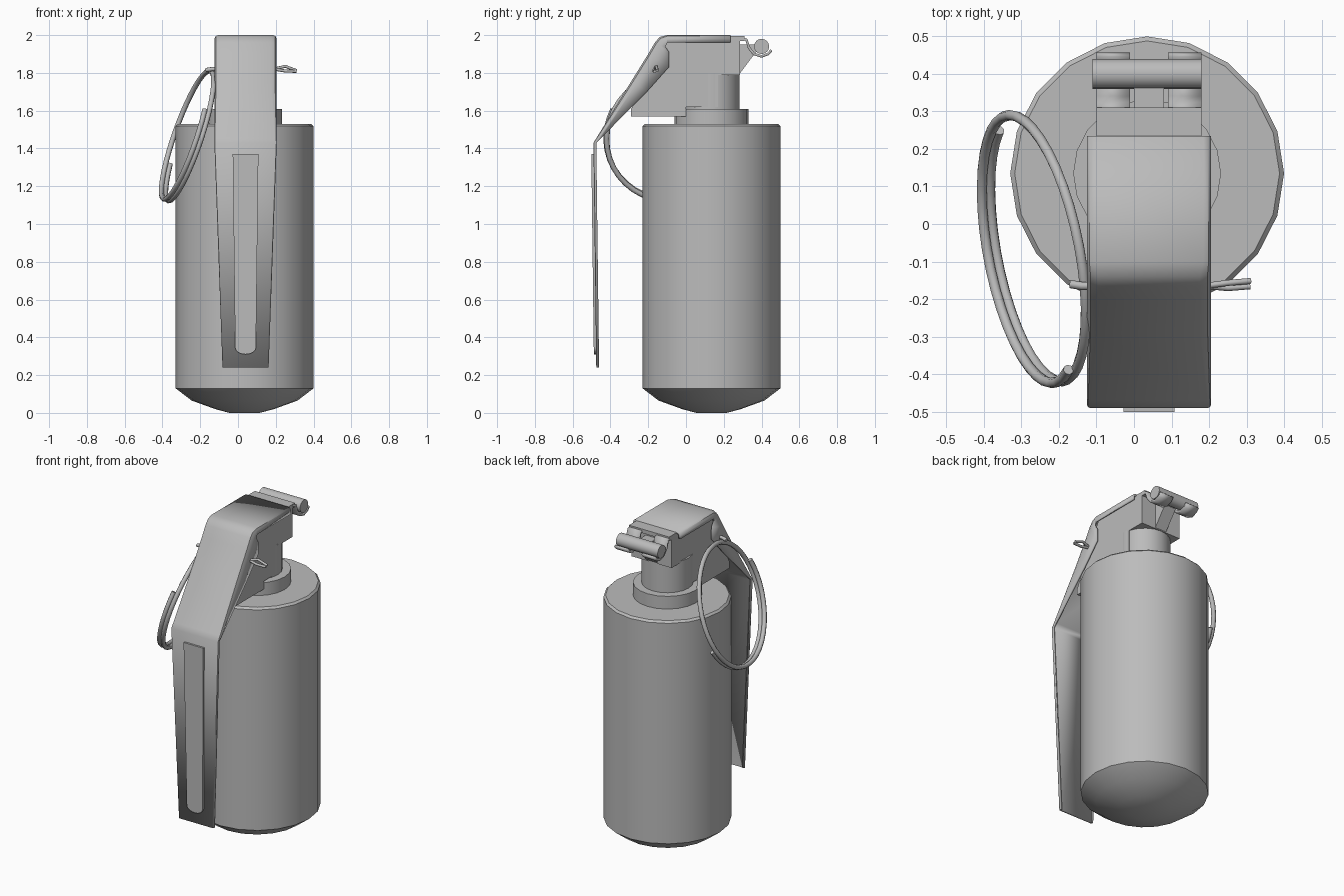
import bpy, bmesh, math
from mathutils import Vector

old = bpy.data.objects.get("Cube")
if old:
    bpy.data.objects.remove(old, do_unlink=True)

grey = bpy.data.materials.new("plain_grey")
grey.use_nodes = True
GREY = (0.5, 0.5, 0.5, 1)
grey.diffuse_color = GREY
grey.node_tree.nodes["Principled BSDF"].inputs["Base Color"].default_value = GREY

CX, CY = 0.035, 0.135      # canister axis
LX = 0.04                  # centre line of the lever and head


def finish(obj, angle=35):
    obj.data.materials.append(grey)
    bpy.ops.object.select_all(action='DESELECT')
    obj.select_set(True)
    bpy.context.view_layer.objects.active = obj
    if obj.type == 'MESH':
        bpy.ops.object.shade_smooth_by_angle(angle=math.radians(angle))
    return obj


def mesh_object(name, verts, faces, angle=35):
    bm = bmesh.new()
    vs = [bm.verts.new(v) for v in verts]
    for f in faces:
        bm.faces.new([vs[i] for i in f])
    bmesh.ops.recalc_face_normals(bm, faces=bm.faces[:])
    me = bpy.data.meshes.new(name)
    bm.to_mesh(me)
    bm.free()
    obj = bpy.data.objects.new(name, me)
    bpy.context.collection.objects.link(obj)
    return finish(obj, angle)


def lathe(name, profile, sides=20, angle=35):
    """Stack of rings about the canister axis, capped at both ends."""
    verts, faces = [], []
    for r, z in profile:
        for i in range(sides):
            a = math.tau * i / sides
            verts.append((CX + r * math.cos(a), CY + r * math.sin(a), z))
    for k in range(len(profile) - 1):
        for i in range(sides):
            j = (i + 1) % sides
            faces.append((k * sides + i, k * sides + j, (k + 1) * sides + j, (k + 1) * sides + i))
    faces.append(range(sides))
    faces.append(range((len(profile) - 1) * sides, len(profile) * sides))
    return mesh_object(name, verts, faces, angle)


def prism(name, outline, x0, x1):
    """Side outline of (y, z) points extruded along x."""
    n = len(outline)
    verts = [(x, y, z) for x in (x0, x1) for y, z in outline]
    faces = [range(n), range(n, 2 * n)]
    faces += [(i, (i + 1) % n, n + (i + 1) % n, n + i) for i in range(n)]
    return mesh_object(name, verts, faces)


def strip(name, path, x0, x1, thick):
    """Bent sheet following a (y, z) path."""
    verts = [(x, y, z) for y, z in path for x in (x0, x1)]
    faces = [(2 * i, 2 * i + 1, 2 * i + 3, 2 * i + 2) for i in range(len(path) - 1)]
    obj = mesh_object(name, verts, faces)
    mod = obj.modifiers.new("thickness", 'SOLIDIFY')
    mod.thickness, mod.offset = thick, 0
    return obj


def wire(name, points, radius):
    cu = bpy.data.curves.new(name, 'CURVE')
    cu.dimensions = '3D'
    cu.bevel_depth, cu.bevel_resolution, cu.use_fill_caps = radius, 2, True
    sp = cu.splines.new('POLY')
    sp.points.add(len(points) - 1)
    for p, co in zip(sp.points, points):
        p.co = (*co, 1)
    obj = bpy.data.objects.new(name, cu)
    bpy.context.collection.objects.link(obj)
    return finish(obj)


# Canister with shallow domed base, and its neck
lathe("canister", [(0.08, 0), (0.155, 0.02), (0.28, 0.065), (0.365, 0.13), (0.365, 1.518), (0.353, 1.53)], 20, 25)
lathe("neck_collar", [(0.197, 1.52), (0.197, 1.61)])
lathe("neck", [(0.148, 1.6), (0.148, 1.8)])

# Head housing under the cap
prism("head_housing", [(0.285, 1.975), (0.285, 1.79), (0.17, 1.79), (0.17, 1.62), (0, 1.62), (0, 1.57),
                       (-0.29, 1.57), (-0.29, 1.61), (-0.12, 1.94), (-0.1, 1.975)], -0.1, 0.18)
prism("hinge_gusset", [(0.28, 1.79), (0.37, 1.91), (0.37, 1.95), (0.28, 1.95)], 0, 0.08)

# Cap and lever: one folded sheet; stations are (y, z, half width, flange depth)
stations = [(0.235, 2.0, 0.165, 0.04), (-0.10, 2.0, 0.165, 0.04), (-0.14, 1.99, 0.165, 0.06),
            (-0.165, 1.96, 0.165, 0.09), (-0.20, 1.90, 0.165, 0.13), (-0.29, 1.755, 0.165, 0.10),
            (-0.47, 1.462, 0.165, 0.02), (-0.49, 1.43, 0.165, 0.015), (-0.475, 0.24, 0.122, 0.015)]
verts, faces = [], []
for i, (y, z, w, d) in enumerate(stations):
    a = Vector(stations[max(i - 1, 0)][:2])
    b = Vector(stations[min(i + 1, len(stations) - 1)][:2])
    t = (b - a).normalized()
    inward = Vector((-t.y, t.x))
    r = min(0.03, d * 0.5)
    section = [(0, d), (0, r), (0.3 * r, 0.3 * r), (r, 0)]
    half = [(-w + u, v) for u, v in section]
    for u, v in half + [(-u, v) for u, v in reversed(half)]:
        verts.append((LX + u, y + inward.x * v, z + inward.y * v))
for i in range(len(stations) - 1):
    faces += [(8 * i + k, 8 * i + k + 1, 8 * i + k + 9, 8 * i + k + 8) for k in range(7)]
lever = mesh_object("safety_lever", verts, faces, 40)
mod = lever.modifiers.new("thickness", 'SOLIDIFY')
mod.thickness, mod.offset = 0.012, -1

# Raised bead on the lever face, rounded at the foot
outline = [(-0.068, 1.37), (0.068, 1.37)]
outline += [(0.055 * math.cos(a), 0.345 - 0.035 * math.sin(a)) for a in (math.pi * k / 8 for k in range(9))]


def lever_y(z):
    return -0.49 + 0.015 * (1.43 - z) / 1.19


n = len(outline)
verts = [(LX + x, lever_y(z) + off, z) for off in (-0.012, 0.004) for x, z in outline]
faces = [range(n), range(n, 2 * n)] + [(i, (i + 1) % n, n + (i + 1) % n, n + i) for i in range(n)]
mesh_object("lever_bead", verts, faces)

# Hinge: tongue behind the cap, two hooks and the cross pin
prism("hinge_tongue", [(0.22, 1.995), (0.31, 1.995), (0.31, 1.97), (0.22, 1.97)], -0.1, 0.18)
hook = [(0.29, 1.985), (0.32, 1.975), (0.335, 1.93), (0.36, 1.9), (0.4, 1.887), (0.435, 1.9), (0.452, 1.92)]
for side, x0, x1 in (("right", -0.1, -0.01), ("left", 0.09, 0.18)):
    strip(side + "_hinge_hook", hook, x0, x1, 0.014)
bpy.ops.mesh.primitive_cylinder_add(vertices=16, radius=0.04, depth=0.29, location=(LX - 0.005, 0.4, 1.94),
                                    rotation=(0, math.pi / 2, 0))
bpy.context.object.name = "hinge_pin"
finish(bpy.context.object)

# Split pin through the head, with two splayed ends
wire("split_pin", [(-0.17, -0.16, 1.815), (-0.14, -0.165, 1.82), (0.2, -0.165, 1.82)], 0.011)
for name, dy, z1, z2 in (("upper_pin_end", 0.008, 1.835, 1.812), ("lower_pin_end", -0.006, 1.81, 1.808)):
    wire(name, [(0.19, -0.165, 1.82), (0.25, -0.165 + dy, z1), (0.31, -0.16 + dy, z2)], 0.008)

# Pull ring: one and a half turns of wire, tilted
axis = Vector((0.93, 0.18, -0.32)).normalized()
centre = Vector((-0.265, -0.065, 1.47))
e1 = (Vector((0, 1, 0)) - axis * axis.y).normalized()
e2 = axis.cross(e1)
turns = []
STEPS = 60
for k in range(STEPS + 1):
    a = math.radians(154 + 537 * k / STEPS)
    turns.append(centre + 0.362 * (e1 * math.cos(a) + e2 * math.sin(a)) + axis * (0.036 * k / STEPS - 0.018))
wire("pull_ring", turns, 0.014)
